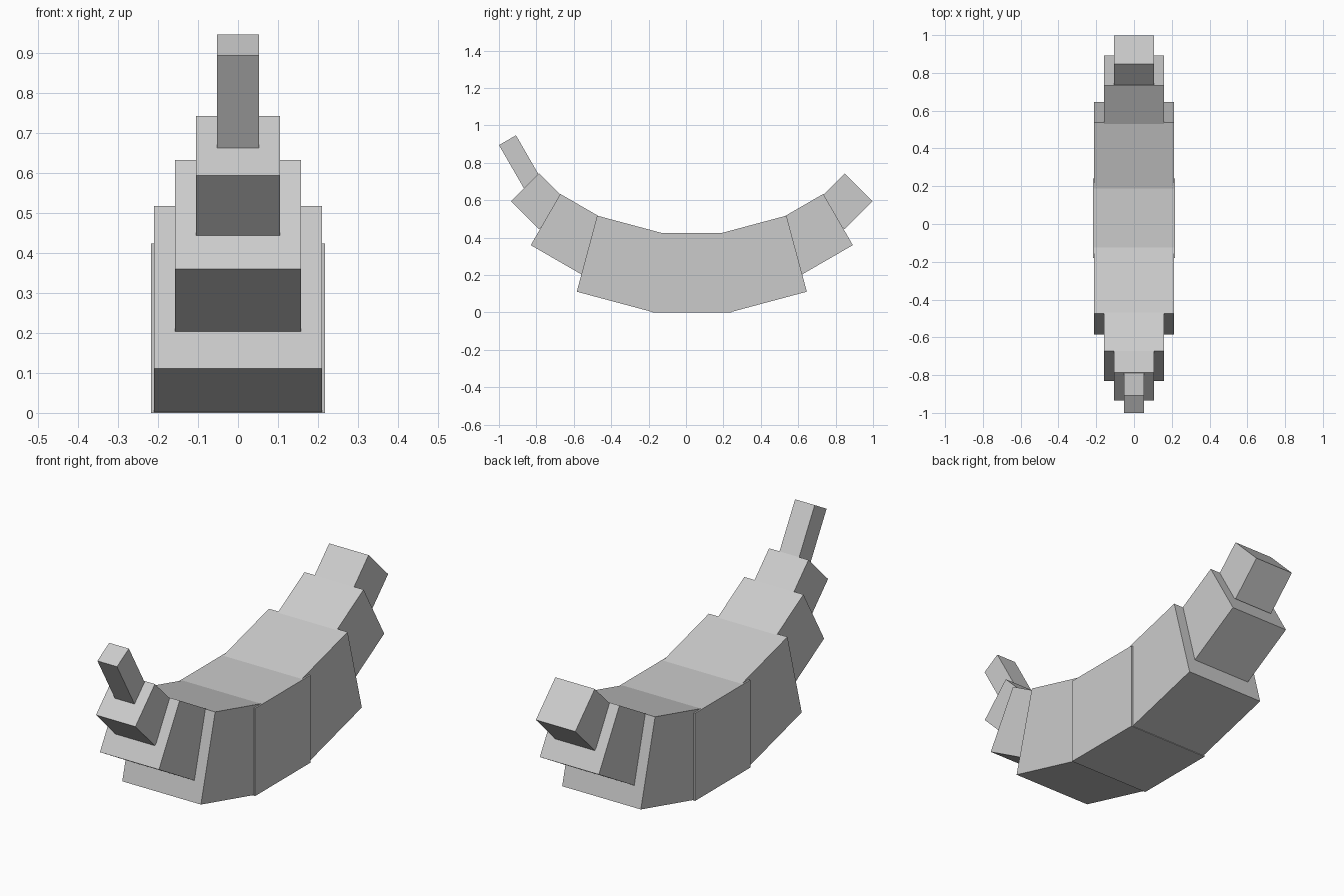
import bpy
from math import radians, sin, cos

if "Cube" in bpy.data.objects:
    bpy.data.objects.remove(bpy.data.objects["Cube"])

MID_Y = 0.031  # the curve is mirrored about this y


def block(name, center, size, tilt=0):
    """Box tilted about the x axis by tilt degrees."""
    bpy.ops.mesh.primitive_cube_add(size=1, location=center,
                                    rotation=(radians(tilt), 0, 0))
    ob = bpy.context.object
    ob.name = name
    ob.scale = size
    bpy.ops.object.transform_apply(location=False, rotation=True, scale=True)
    return ob


# Middle of the fruit, standing on the ground
block("middle_block", (0, MID_Y, 0.212), (0.436, 0.422, 0.424))

# Curved body: shrinking blocks tilted further on each side
# name, outer lower corner (y, z), side length, tilt
segments = [
    ("inner_block", 0.615, 0.111, 0.421, 15),
    ("outer_block", 0.861, 0.360, 0.316, 30),
    ("tip_block", 0.966, 0.594, 0.211, 45),
]
for name, y, z, s, tilt in segments:
    a = radians(tilt)
    cy = y - s / 2 * (cos(a) + sin(a))
    cz = z + s / 2 * (cos(a) - sin(a))
    for side, label in ((-1, "front"), (1, "back")):
        block(f"{label}_{name}", (0, MID_Y + side * cy, cz), (s, s, s), side * tilt)

# Thin stem at the front end
a = radians(30)
w, length = 0.105, 0.31
top_y, top_z = -0.9545, 0.921
block("stem", (0, top_y + length / 2 * sin(a), top_z - length / 2 * cos(a)),
      (w, w, length), 30)
